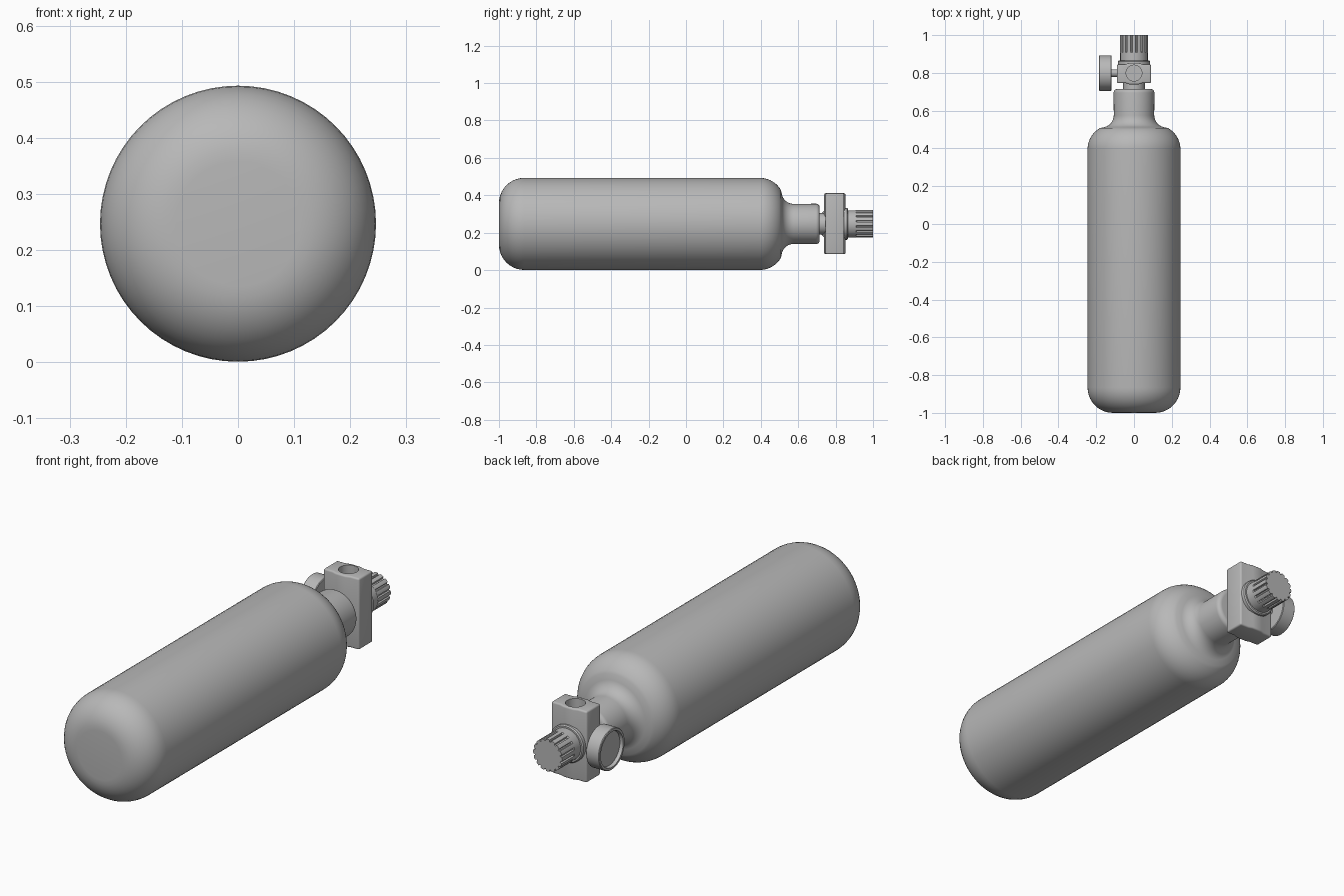
import bpy, bmesh
from math import sin, cos, pi, radians
from mathutils import Vector

if "Cube" in bpy.data.objects:
    bpy.data.objects.remove(bpy.data.objects["Cube"])

AXIS_Z = 0.247          # height of the cylinder axis
VALVE_Y = 0.799         # centre of the valve block

metal = bpy.data.materials.new("plain_grey")
metal.use_nodes = True
GREY = (0.48, 0.48, 0.48, 1)
metal.diffuse_color = GREY
metal.node_tree.nodes["Principled BSDF"].inputs["Base Color"].default_value = GREY


def arc(ct, cr, rad, a0, a1, n=10):
    """Profile points (t, r) on a circular arc, angles in degrees."""
    angles = [radians(a0 + (a1 - a0) * i / n) for i in range(n + 1)]
    return [(ct + rad * cos(a), cr + rad * sin(a)) for a in angles]


def finish(bm, name, origin, direction):
    """Turn local z to the direction, and make a grey object."""
    bmesh.ops.recalc_face_normals(bm, faces=bm.faces)
    mesh = bpy.data.meshes.new(name)
    bm.to_mesh(mesh)
    bm.free()
    mesh.transform(Vector(direction).to_track_quat('Z', 'Y').to_matrix().to_4x4())
    mesh.materials.append(metal)
    obj = bpy.data.objects.new(name, mesh)
    obj.location = origin
    bpy.context.collection.objects.link(obj)
    return obj


def lathe(name, profile, origin, direction=(0, 1, 0), sides=64):
    """Revolve (t, r) points round an axis, capping both ends."""
    bm = bmesh.new()
    rings = [[bm.verts.new((r * cos(2 * pi * i / sides), r * sin(2 * pi * i / sides), t))
              for i in range(sides)] for t, r in profile]
    for a, b in zip(rings, rings[1:]):
        for i in range(sides):
            j = (i + 1) % sides
            bm.faces.new((a[i], a[j], b[j], b[i]))
    bm.faces.new(rings[0])
    bm.faces.new(rings[-1])
    return finish(bm, name, origin, direction)


def prism(name, outline, length, origin, direction):
    """Extrude a closed 2D outline along an axis."""
    bm = bmesh.new()
    face = bm.faces.new([bm.verts.new((x, y, 0)) for x, y in outline])
    top = bmesh.ops.extrude_face_region(bm, geom=[face])["geom"]
    verts = [v for v in top if isinstance(v, bmesh.types.BMVert)]
    bmesh.ops.translate(bm, verts=verts, vec=(0, 0, length))
    return finish(bm, name, origin, direction)


def activate(obj):
    bpy.ops.object.select_all(action='DESELECT')
    obj.select_set(True)
    bpy.context.view_layer.objects.active = obj


def bevel(obj, width):
    mod = obj.modifiers.new("bevel", 'BEVEL')
    mod.width = width
    mod.segments = 3
    mod.limit_method = 'ANGLE'
    mod.angle_limit = radians(40)
    activate(obj)
    bpy.ops.object.modifier_apply(modifier=mod.name)


centre = (0, 0, AXIS_Z)

# Tank: rounded base, straight wall, rounded shoulder, flared neck
tank_profile = (arc(-0.865, 0.111, 0.135, 180, 90)
                + arc(0.395, 0.116, 0.13, 90, 30)
                + arc(0.576, 0.172, 0.065, 196, 270, 8)
                + arc(0.695, 0.088, 0.02, 90, 0, 5))
tank = lathe("tank", tank_profile, centre)

# Stem between neck and valve
stem = lathe("neck_stem", [(0.70, 0.057), (0.76, 0.057)], centre, sides=32)

# Valve block: upright prism, slightly bulged at the middle of its front and back
half = [(-0.09, 0.05), (-0.045, 0.05), (-0.025, 0.057), (0.025, 0.057),
        (0.045, 0.05), (0.09, 0.05)]
block = prism("valve_block", half + [(-x, -y) for x, y in half], 0.326,
              (0, VALVE_Y - 0.003, 0.085), (0, 0, 1))
bevel(block, 0.008)

# Outlet hole in the top of the block
cutter = lathe("outlet_cutter", [(0, 0.042), (0.2, 0.042)],
               (0, VALVE_Y, 0.345), (0, 0, 1), 32)
cutter.hide_render = True
cut = block.modifiers.new("outlet", 'BOOLEAN')
cut.object = cutter
cut.solver = 'EXACT'
activate(block)
bpy.ops.object.modifier_apply(modifier=cut.name)
bpy.data.objects.remove(cutter)

# Collar and fluted hand knob
collar = lathe("knob_collar", [(0.83, 0.085), (0.861, 0.085), (0.866, 0.08)], centre, sides=48)
knob_base = lathe("knob_base", [(0.86, 0.073), (0.908, 0.073), (0.913, 0.068)], centre, sides=48)
FLUTES = 16
outline = []
for i in range(FLUTES):
    for step, r in ((-0.32, 0.073), (0, 0.074), (0.32, 0.073), (0.4, 0.065), (0.6, 0.065)):
        a = 2 * pi * (i + step) / FLUTES
        outline.append((r * cos(a), r * sin(a)))
knob = prism("knob_grip", outline, 0.095, (0, 0.905, AXIS_Z), (0, 1, 0))

# Pressure gauge on the right side: stem and a dial recessed in a rim
gauge_centre = (0, VALVE_Y, AXIS_Z)
gauge_stem = lathe("gauge_stem", [(0.08, 0.02), (0.125, 0.02)], gauge_centre, (-1, 0, 0), 24)
gauge = lathe("gauge", [(0.118, 0.091), (0.121, 0.094), (0.182, 0.094), (0.185, 0.091),
                        (0.185, 0.081), (0.170, 0.078)], gauge_centre, (-1, 0, 0), 48)

# Smooth shading with crisp edges
for part in (tank, stem, block, collar, knob_base, knob, gauge_stem, gauge):
    activate(part)
    bpy.ops.object.shade_smooth_by_angle(angle=radians(35))
